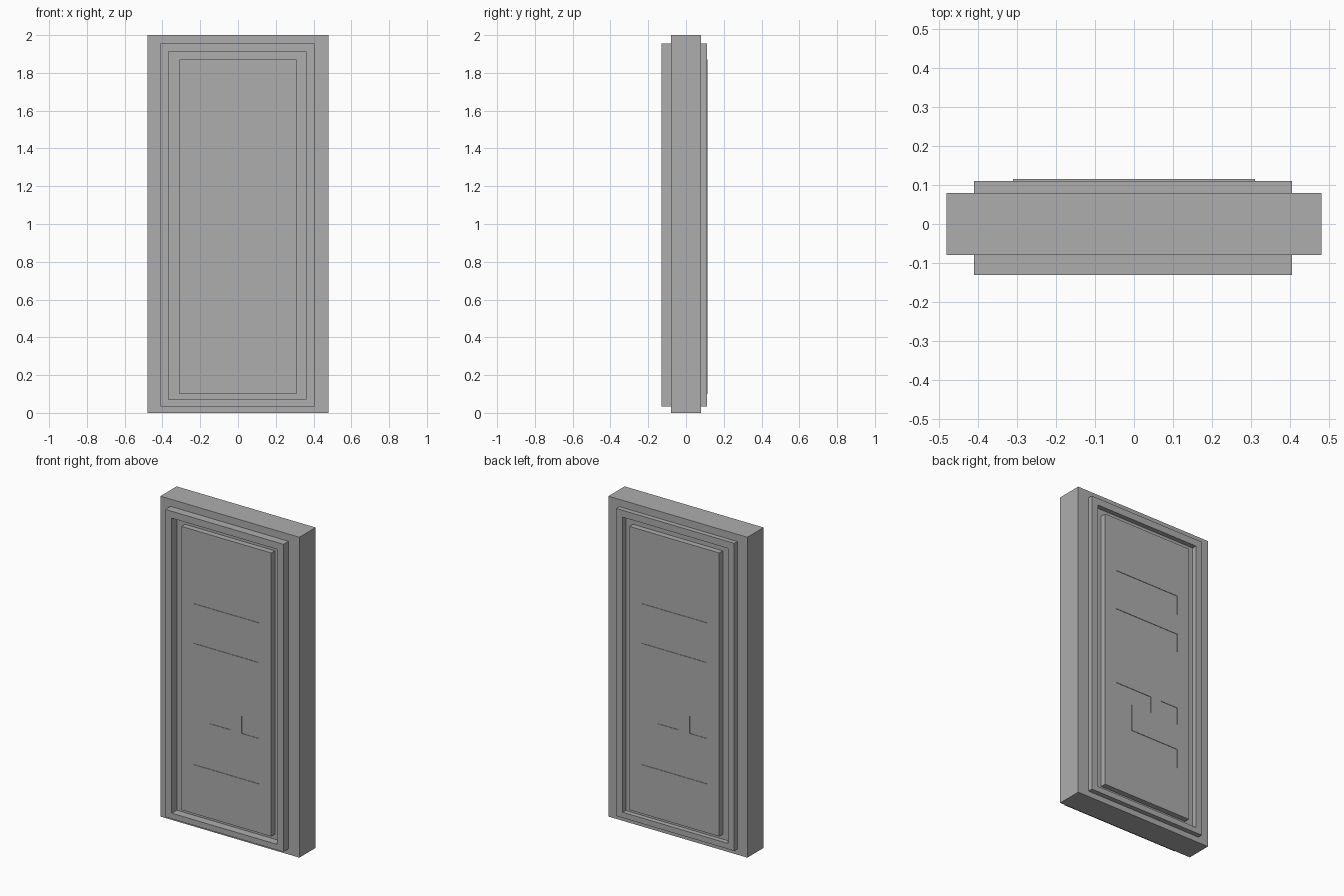
import bpy, bmesh
from mathutils import Matrix

cube = bpy.data.objects.get("Cube")
if cube:
    bpy.data.objects.remove(cube, do_unlink=True)

stone = bpy.data.materials.new("plain grey")
stone.use_nodes = True
GREY = (0.42, 0.42, 0.42, 1)
stone.diffuse_color = GREY
stone.node_tree.nodes["Principled BSDF"].inputs["Base Color"].default_value = GREY


def finish(name, bm):
    bmesh.ops.recalc_face_normals(bm, faces=bm.faces)
    mesh = bpy.data.meshes.new(name)
    bm.to_mesh(mesh)
    bm.free()
    mesh.materials.append(stone)
    obj = bpy.data.objects.new(name, mesh)
    bpy.context.collection.objects.link(obj)
    return obj


def rect(x0, x1, z0, z1):
    return [(x0, z0), (x1, z0), (x1, z1), (x0, z1)]


def add_prism(bm, outline, y0, y1):
    """Extrude an outline in the xz plane from y0 to y1."""
    face = bm.faces.new([bm.verts.new((x, y0, z)) for x, z in outline])
    out = bmesh.ops.extrude_face_region(bm, geom=[face])
    verts = [v for v in out["geom"] if isinstance(v, bmesh.types.BMVert)]
    bmesh.ops.translate(bm, verts=verts, vec=(0, y1 - y0, 0))


def prism(name, outline, y0, y1):
    bm = bmesh.new()
    add_prism(bm, outline, y0, y1)
    return finish(name, bm)


def frame(name, outer, inner, y0, y1):
    """Rectangular ring with a square cross-section."""
    bm = bmesh.new()
    loops = [[bm.verts.new((x, y, z)) for x, z in loop]
             for loop, y in ((outer, y0), (inner, y0), (inner, y1), (outer, y1))]
    for a, b in zip(loops, loops[1:] + loops[:1]):
        for i in range(4):
            j = (i + 1) % 4
            bm.faces.new((a[i], a[j], b[j], b[i]))
    return finish(name, bm)


# Thick slab
prism("slab", rect(-0.48, 0.48, 0, 2), -0.08, 0.08)

# Raised border on each side, deeper at the front
outer = rect(-0.41, 0.405, 0.035, 1.955)
inner = rect(-0.367, 0.36, 0.07, 1.912)
frame("front_border", outer, inner, -0.13, -0.08)
frame("back_border", outer, inner, 0.08, 0.11)

# Shallow geometric recesses shared by both panels
recesses = [
    rect(-0.228, 0.225, 1.41, 1.53),
    rect(-0.228, 0.225, 1.162, 1.28),
    rect(0.105, 0.225, 0.688, 0.797),
    [(-0.228, 0.405), (0.225, 0.405), (0.225, 0.526), (-0.113, 0.526),
     (-0.113, 0.69), (0.028, 0.69), (0.028, 0.797), (-0.228, 0.797)],
]

# Inner panels, the back one turned half a circle
for side, turn in (("front", False), ("back", True)):
    panel = prism(side + "_panel", rect(-0.31, 0.31, 0.1, 1.87), -0.115, -0.08)
    bm = bmesh.new()
    for outline in recesses:
        add_prism(bm, outline, -0.15, -0.112)
    cutter = finish(side + "_recess_cutter", bm)
    cutter.hide_render = True
    if turn:
        half = Matrix.Rotation(3.14159265, 4, "Z")
        panel.data.transform(half)
        cutter.data.transform(half)
    cut = panel.modifiers.new("recesses", "BOOLEAN")
    cut.operation = "DIFFERENCE"
    cut.solver = "EXACT"
    cut.object = cutter
    bpy.context.view_layer.objects.active = panel
    bpy.ops.object.modifier_apply(modifier=cut.name)
    bpy.data.objects.remove(cutter, do_unlink=True)
